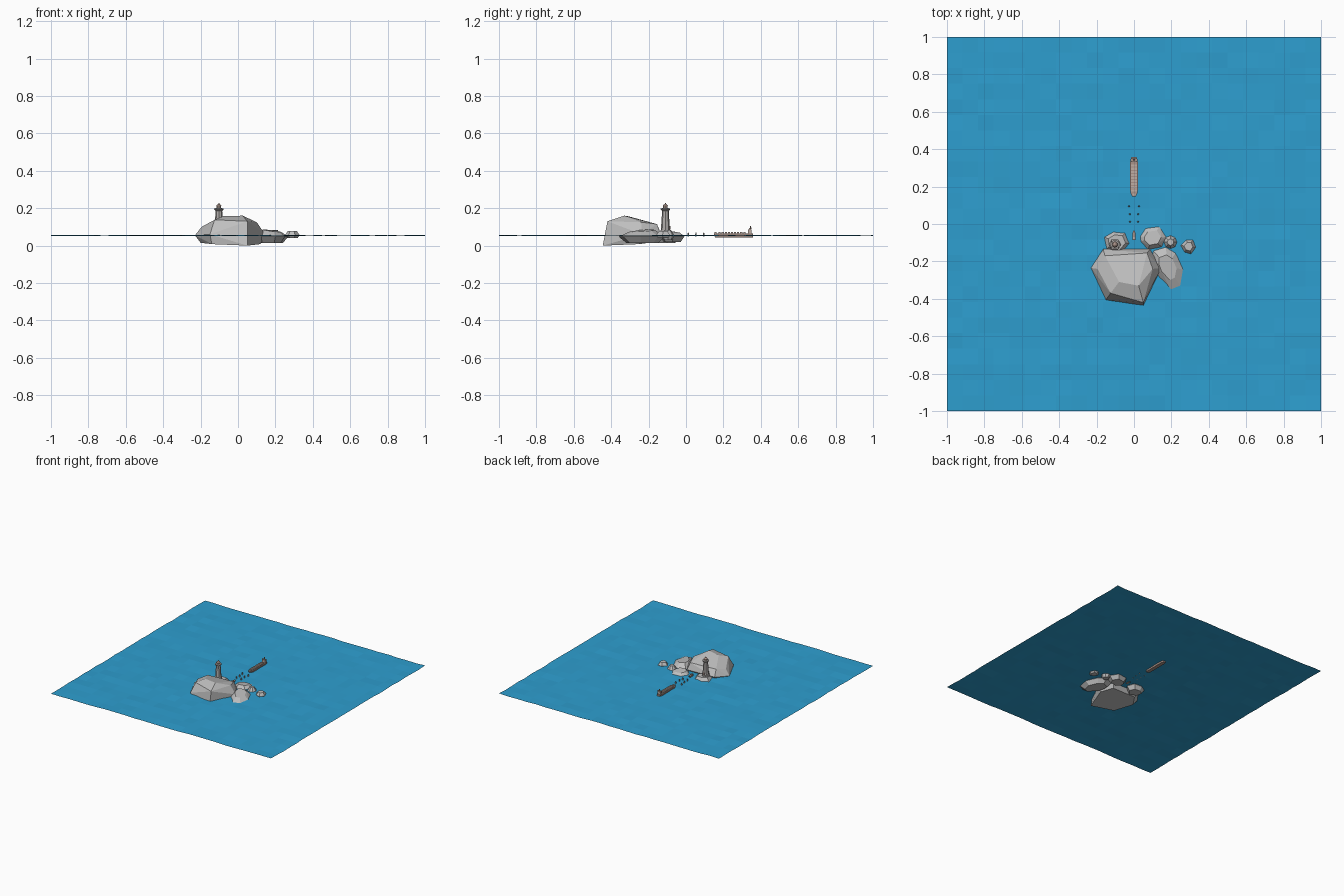
import bpy, bmesh, math, random
from mathutils import Vector

if "Cube" in bpy.data.objects:
    bpy.data.objects.remove(bpy.data.objects["Cube"])
random.seed(4)


def material(name, rgb):
    m = bpy.data.materials.new(name)
    m.diffuse_color = (*rgb, 1)
    m.use_nodes = True
    m.node_tree.nodes["Principled BSDF"].inputs["Base Color"].default_value = m.diffuse_color
    return m


SEA = material("sea blue", (0.027, 0.345, 0.63))
ROCK = material("rock grey", (0.52, 0.52, 0.52))
TOWER = material("tower grey", (0.43, 0.41, 0.40))
HULL = material("hull brown", (0.40, 0.29, 0.25))
DECK = material("deck tan", (0.52, 0.42, 0.37))


def finish(name, bm, mat):
    bmesh.ops.recalc_face_normals(bm, faces=bm.faces)
    me = bpy.data.meshes.new(name)
    bm.to_mesh(me)
    bm.free()
    me.materials.append(mat)
    ob = bpy.data.objects.new(name, me)
    bpy.context.collection.objects.link(ob)
    return ob


def hull(name, points, mat):
    bm = bmesh.new()
    for p in points:
        bm.verts.new(p)
    res = bmesh.ops.convex_hull(bm, input=bm.verts)
    junk = [g for g in res["geom_interior"] if isinstance(g, bmesh.types.BMVert)]
    bmesh.ops.delete(bm, geom=junk, context='VERTS')
    bmesh.ops.dissolve_limit(bm, angle_limit=0.09, verts=bm.verts, edges=bm.edges)
    return finish(name, bm, mat)


def boulder(name, outline, z0, zm, z1, top=0.62, tilt=(0, 0)):
    """Faceted stone: widest outline at zm, smaller rings at z0 and z1."""
    c = sum((Vector(p) for p in outline), Vector((0, 0))) / len(outline)
    pts = []
    for z, s in ((z0, 0.7), (zm, 1.0), (z1, top)):
        for p in outline:
            d = (Vector(p) - c) * s
            t = d.x * tilt[0] + d.y * tilt[1] if z == z1 else 0
            pts.append((c.x + d.x, c.y + d.y, z + t))
    return hull(name, pts, ROCK)


def lathe(name, profile, cx, cy, sides, mat):
    bm = bmesh.new()
    rings = []
    for r, z in profile:
        rings.append([bm.verts.new((cx + r * math.cos(2 * math.pi * i / sides),
                                    cy + r * math.sin(2 * math.pi * i / sides), z))
                      for i in range(sides)])
    for a, b in zip(rings, rings[1:]):
        for i in range(sides):
            j = (i + 1) % sides
            bm.faces.new((a[i], a[j], b[j], b[i]))
    bm.faces.new(rings[0])
    bm.faces.new(rings[-1])
    return finish(name, bm, mat)


def box(name, c, s, mat):
    pts = [(c[0] + i * s[0] / 2, c[1] + j * s[1] / 2, c[2] + k * s[2] / 2)
           for i in (-1, 1) for j in (-1, 1) for k in (-1, 1)]
    return hull(name, pts, mat)


# sea: gently rippled low-poly sheet
bm = bmesh.new()
bmesh.ops.create_grid(bm, x_segments=24, y_segments=24, size=1)
for v in bm.verts:
    v.co.z = 0.053 + random.uniform(-0.003, 0.003)
sea = finish("sea", bm, SEA)
if sea.data.polygons[0].normal.z < 0:
    sea.data.flip_normals()

# large island rock
hull("island_rock", [
    (-.14, -.40, .008), (.05, -.445, 0), (.12, -.25, .008), (.07, -.16, .02),
    (-.14, -.16, .02), (-.20, -.25, .015),
    (-.23, -.235, .055), (.145, -.235, .06), (.085, -.135, .06),
    (-.165, -.135, .065), (-.15, -.405, .06),
    (-.195, -.24, .10), (-.155, -.17, .115), (-.125, -.37, .138), (-.08, -.31, .157),
    (.025, -.33, .16), (.05, -.42, .13), (.10, -.24, .125), (.07, -.155, .115)], ROCK)

# smaller rocks
boulder("lighthouse_rock", [(-.16, -.07), (-.11, -.04), (-.045, -.045), (-.02, -.105),
                            (-.08, -.175), (-.15, -.135)], .015, .048, .075, .66)
boulder("inner_rock", [(.03, -.065), (.06, -.02), (.14, -.008), (.178, -.07),
                       (.15, -.125), (.075, -.138), (.032, -.095)],
        .02, .05, .075, .6, (0, -.12))
boulder("east_rock", [(.10, -.14), (.17, -.115), (.225, -.15), (.268, -.245),
                      (.25, -.335), (.20, -.36), (.12, -.27), (.095, -.2)],
        .015, .048, .08, .55, (-.1, .05))
boulder("round_rock", [(.195 + .035 * math.cos(a), -.097 + .035 * math.sin(a))
                       for a in [i * math.pi / 4 for i in range(8)]], .03, .055, .083, .5)
boulder("outer_rock", [(.25, -.115), (.28, -.085), (.315, -.085), (.33, -.125),
                       (.305, -.16), (.27, -.15)], .04, .055, .078, .6)

# lighthouse: plinth, tapered tower, gallery, lantern and cap
LX, LY = -.102, -.11
lathe("lighthouse_plinth", [(.034, .06), (.031, .084)], LX, LY, 6, TOWER)
lathe("lighthouse_tower", [(.025, .08), (.022, .12), (.0175, .188)], LX, LY, 8, TOWER)
lathe("lighthouse_gallery", [(.018, .186), (.025, .192), (.025, .199), (.014, .2)], LX, LY, 8, TOWER)
lathe("lighthouse_lantern", [(.012, .199), (.012, .213)], LX, LY, 8, DECK)
lathe("lighthouse_cap", [(.016, .211), (.009, .219), (.003, .222), (.003, .228)], LX, LY, 8, HULL)
box("lighthouse_door", (LX, LY + .023, .095), (.009, .006, .02), HULL)

# cargo ship: hull with pointed ends, deck cargo, stern bridge
half = [(.010, .148), (.020, .17), (.021, .33), (.014, .358)]
pts = []
for s in (-1, 1):
    for x, y in half:
        pts += [(s * x, y, .066), (s * x * .75, y + (.008 if y < .16 else 0), .042)]
hull("ship_hull", pts, HULL)
for i in range(9):
    box("deck_cargo", (0, .18 + i * .0165, .069), (.030, .011, .008), DECK)
box("ship_bridge", (0, .341, .076), (.030, .018, .022), DECK)
box("ship_wheelhouse", (0, .341, .089), (.036, .011, .006), HULL)
lathe("ship_funnel", [(.005, .09), (.004, .105)], 0, .345, 6, HULL)
box("ship_bow", (0, .158, .069), (.018, .012, .006), DECK)

# paired channel buoys
for s in (-1, 1):
    for x, y in ((.027, .095), (.022, .053), (.021, .012)):
        lathe("buoy", [(.005, .05), (.005, .06), (.002, .071)], s * x, y, 6, TOWER)

# small rowing boat near the rocks
hull("rowing_boat", [(s * x, y, z) for s in (-1, 1) for x, y, z in
                     ((.009, -.05, .066), (.009, -.085, .066), (.006, -.05, .05),
                      (.006, -.085, .05), (.003, -.036, .067))], HULL)
box("rowing_boat_seat", (0, -.075, .069), (.012, .012, .008), DECK)
